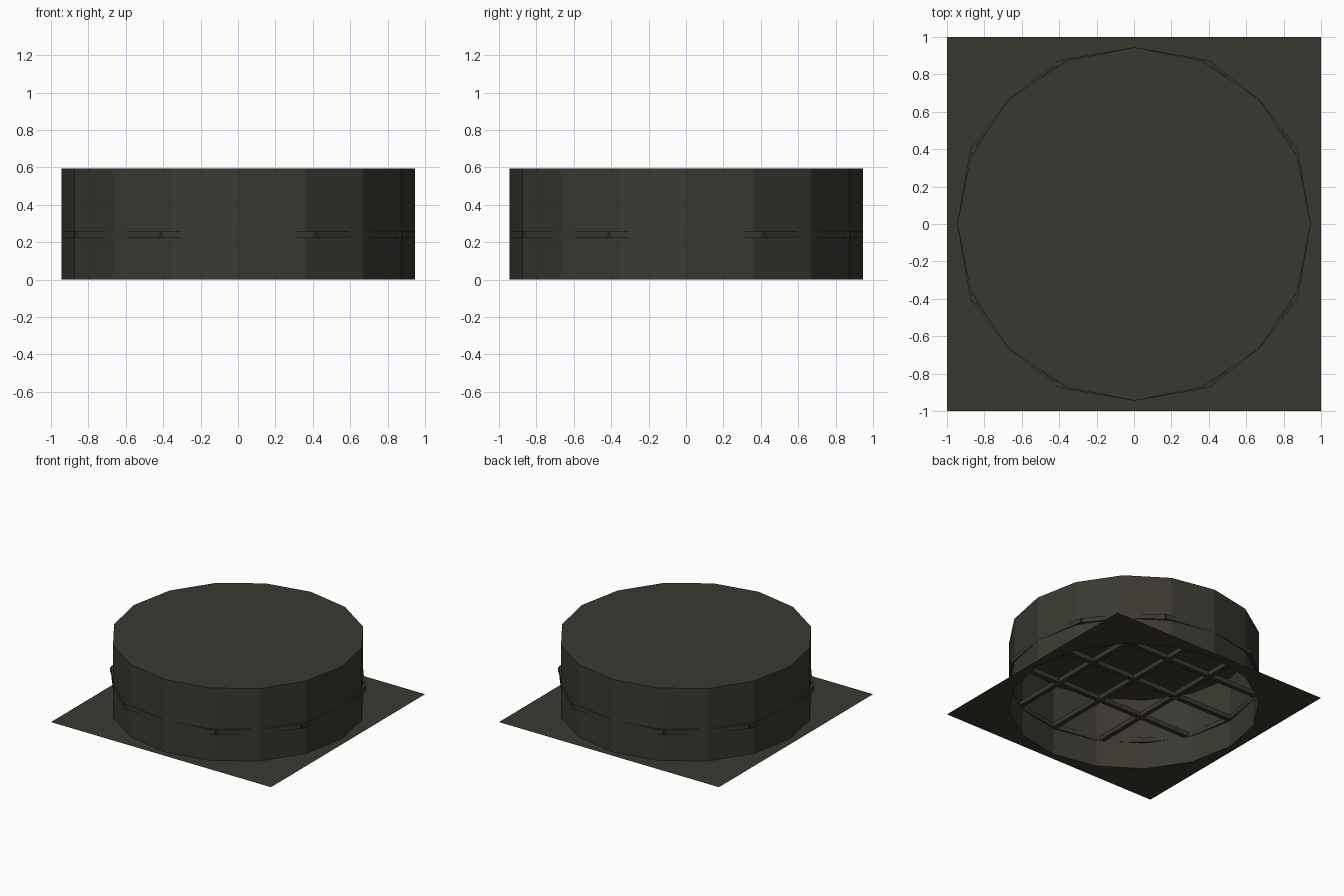
import bpy, bmesh, math

if "Cube" in bpy.data.objects:
    bpy.data.objects.remove(bpy.data.objects["Cube"])

mat = bpy.data.materials.new("dark_iron")
mat.diffuse_color = (0.042, 0.039, 0.030, 1)
mat.use_nodes = True
mat.node_tree.nodes["Principled BSDF"].inputs["Base Color"].default_value = mat.diffuse_color

N, R, H = 16, 0.945, 0.595
circle = [(R * math.cos(2 * math.pi * i / N), R * math.sin(2 * math.pi * i / N)) for i in range(N)]


def make(name, verts, faces):
    me = bpy.data.meshes.new(name)
    me.from_pydata(verts, [], faces)
    me.materials.append(mat)
    ob = bpy.data.objects.new(name, me)
    bpy.context.collection.objects.link(ob)
    return ob


# open-bottomed drum: thin wall and closed top
verts = [(x, y, 0) for x, y in circle] + [(x, y, H) for x, y in circle]
faces = [(i, (i + 1) % N, N + (i + 1) % N, N + i) for i in range(N)]
faces.append(tuple(range(N, 2 * N)))
make("drum", verts, faces)

# flat square base plate with the round opening
outer = []
for x, y in circle:
    m = max(abs(x), abs(y))
    outer.append((x / m, y / m, 0))
verts = [(x, y, 0) for x, y in circle] + outer
faces = [(i, N + i, N + (i + 1) % N, (i + 1) % N) for i in range(N)]
make("base_plate", verts, faces)

# grate rim, pushed out slightly where the bars meet it
Z0, Z1 = 0.222, 0.26
rim = []
for i, (x, y) in enumerate(circle):
    if i % 2:
        x = math.copysign(0.40 if abs(x) < 0.6 else 0.876, x)
        y = math.copysign(0.40 if abs(y) < 0.6 else 0.876, y)
    rim.append((x, y))
verts = []
for s, z in ((1, Z0), (1, Z1), (0.985, Z1), (0.985, Z0)):
    verts += [(x * s, y * s, z) for x, y in rim]
faces = []
for k in range(4):
    a, b = k * N, ((k + 1) % 4) * N
    faces += [(a + i, a + (i + 1) % N, b + (i + 1) % N, b + i) for i in range(N)]
make("grate_rim", verts, faces)

# crossing grate bars
bm = bmesh.new()
W = 0.036
for p, half in ((-0.4, 0.872), (0, 0.94), (0.4, 0.872)):
    for along_x in (True, False):
        vs = bmesh.ops.create_cube(bm, size=1)["verts"]
        for v in vs:
            a, b = v.co.x * 2 * half, p + v.co.y * W
            z = (Z0 + Z1) / 2 + v.co.z * (Z1 - Z0)
            v.co = (a, b, z) if along_x else (b, -a, z)
bmesh.ops.recalc_face_normals(bm, faces=bm.faces)
bars = make("grate_bars", [], [])
bm.to_mesh(bars.data)
bm.free()
